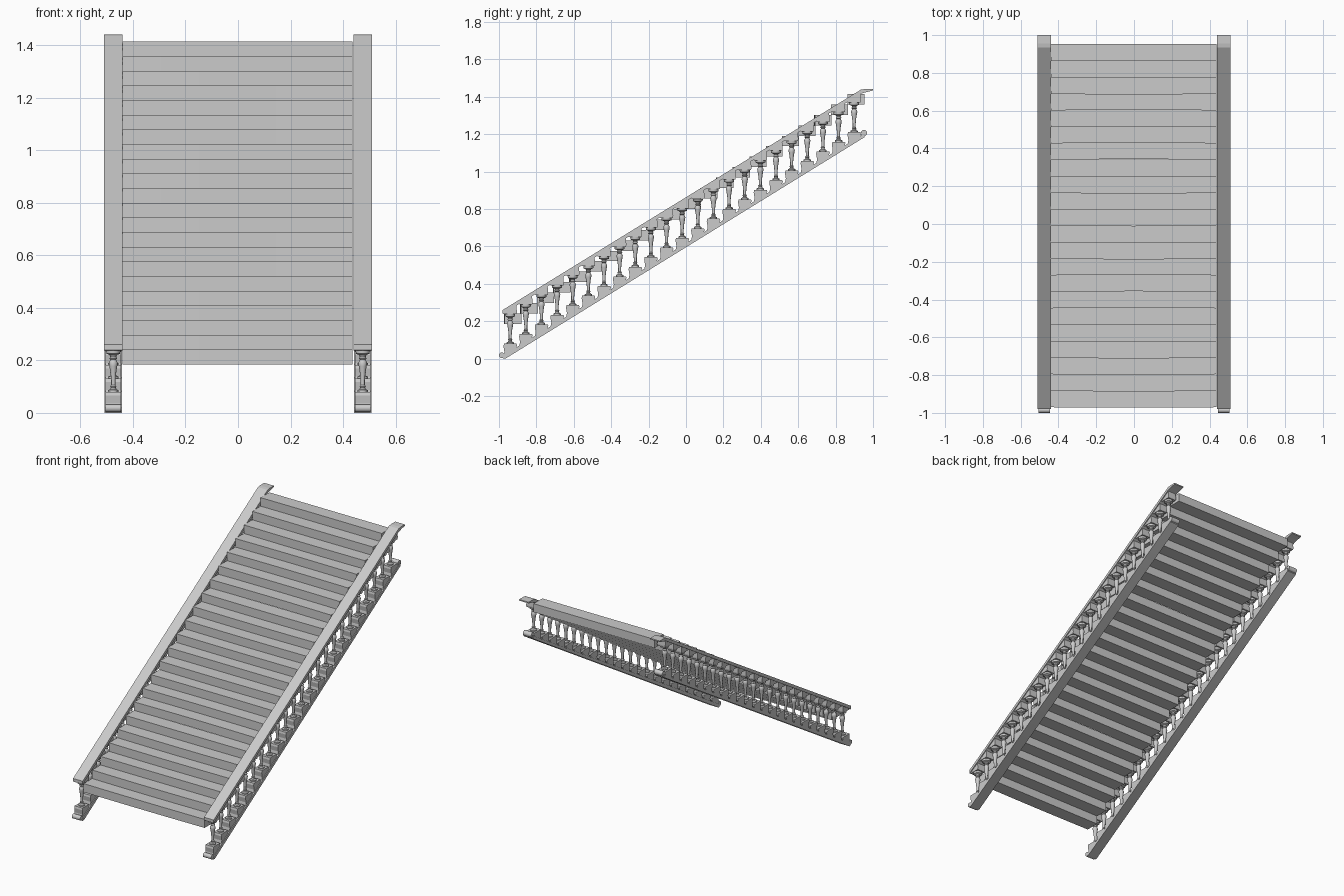
import bpy, bmesh, math, random

if "Cube" in bpy.data.objects:
    bpy.data.objects.remove(bpy.data.objects["Cube"])

random.seed(4)
SLOPE = 0.615
N_BAL, BAL_Y0, BAL_DY = 23, -0.94, 0.0836
N_STEP, STEP_Y0, STEP_DY = 22, -0.97, 0.0873
STEP_Z0, STEP_DZ = 0.185, 0.0559


def finish(name, bm, smooth=False):
    bmesh.ops.recalc_face_normals(bm, faces=bm.faces)
    me = bpy.data.meshes.new(name)
    bm.to_mesh(me)
    bm.free()
    ob = bpy.data.objects.new(name, me)
    bpy.context.collection.objects.link(ob)
    if smooth:
        bpy.context.view_layer.objects.active = ob
        ob.select_set(True)
        bpy.ops.object.shade_smooth_by_angle(angle=math.radians(35))
        ob.select_set(False)
    return ob


def prism(bm, outline, x0, x1):
    """Extrude a closed (y, z) outline across x."""
    f = bm.faces.new([bm.verts.new((x0, y, z)) for y, z in outline])
    ext = bmesh.ops.extrude_face_region(bm, geom=[f])
    for v in ext['geom']:
        if isinstance(v, bmesh.types.BMVert):
            v.co.x = x1


def lathe(bm, profile, cx, cy, cz, sides=12):
    rings = []
    for r, z in profile:
        rings.append([bm.verts.new((cx + r * math.cos(2 * math.pi * k / sides),
                                    cy + r * math.sin(2 * math.pi * k / sides), cz + z))
                      for k in range(sides)])
    for a, b in zip(rings, rings[1:]):
        for k in range(sides):
            j = (k + 1) % sides
            bm.faces.new((a[k], a[j], b[j], b[k]))
    bm.faces.new(rings[0])
    bm.faces.new(rings[-1])


def low(y):          # underside of the lower rail
    return SLOPE * (y + 0.97)


def high(y):         # top surface of the handrail
    return 0.26 + SLOPE * (y + 0.98)


def circle(cy, cz, r, n=14):
    return [(cy + r * math.cos(2 * math.pi * k / n), cz + r * math.sin(2 * math.pi * k / n))
            for k in range(n)]


BALUSTER = [(0.020, 0), (0.020, 0.007), (0.012, 0.011), (0.009, 0.017), (0.012, 0.022),
            (0.008, 0.027), (0.008, 0.045), (0.011, 0.075), (0.015, 0.098), (0.017, 0.110),
            (0.013, 0.119), (0.010, 0.123), (0.015, 0.128), (0.011, 0.134), (0.014, 0.141),
            (0.026, 0.146), (0.027, 0.158)]
PEDESTAL = [(-0.035, -0.002), (-0.031, 0.018), (-0.036, 0.048), (-0.033, 0.061),
            (0.033, 0.061), (0.037, 0.054), (0.033, 0.044), (0.034, 0.036)]
HANGER = [(-0.035, -0.025), (-0.035, -0.047), (0.034, -0.047), (0.036, -0.035), (0.033, 0.0)]

for side, s in (("left", -1), ("right", 1)):
    # handrail with a level lip at the top landing
    bm = bmesh.new()
    prism(bm, [(-0.98, 0.26), (0.935, high(0.935)), (0.955, 1.441), (1.0, 1.441), (1.0, 1.433),
               (0.965, 1.425), (0.935, high(0.935) - 0.022), (-0.955, high(-0.955) - 0.022),
               (-0.975, 0.238), (-0.98, 0.24)], s * 0.44, s * 0.51)
    finish(side + "_handrail", bm)

    # blocks hanging below the handrail
    bm = bmesh.new()
    for i in range(N_BAL):
        y = BAL_Y0 + i * BAL_DY
        pts = [(y + a, high(y) + b) for a, b in HANGER]
        pts += [(y + 0.033, high(y) + 0.012), (y - 0.035, high(y) - 0.0225)]
        prism(bm, pts, s * 0.446, s * 0.504)
    finish(side + "_handrail_blocks", bm)

    # lower rail with rolled ends
    bm = bmesh.new()
    prism(bm, [(-0.98, 0.0), (-0.965, 0.0), (0.955, low(0.955)), (0.955, low(0.955) + 0.02),
               (-0.975, 0.018)], s * 0.441, s * 0.508)
    prism(bm, circle(-0.985, 0.018, 0.015), s * 0.445, s * 0.505)
    prism(bm, circle(0.952, 1.206, 0.017), s * 0.445, s * 0.505)
    finish(side + "_lower_rail", bm, True)

    # pedestals on the lower rail
    bm = bmesh.new()
    for i in range(N_BAL):
        y = BAL_Y0 + i * BAL_DY
        pts = [(y + a, low(y) + b) for a, b in PEDESTAL]
        pts += [(y + 0.034, low(y) + 0.025), (y - 0.035, low(y) - 0.015)]
        prism(bm, pts, s * 0.446, s * 0.504)
    finish(side + "_pedestals", bm)

    # turned balusters
    bm = bmesh.new()
    for i in range(N_BAL):
        y = BAL_Y0 + i * BAL_DY
        lathe(bm, BALUSTER, s * 0.475, y, low(y) + 0.061)
    finish(side + "_balusters", bm, True)

# block steps with slightly worn front edges
bm = bmesh.new()
SEG = 6
for i in range(N_STEP):
    y = STEP_Y0 + i * STEP_DY
    z = STEP_Z0 + i * STEP_DZ
    bend = random.uniform(-0.005, 0.005)
    rings = []
    for k in range(SEG + 1):
        t = k / SEG
        x = -0.44 + 0.877 * t
        yf = y + bend * math.sin(math.pi * t)
        rings.append([bm.verts.new((x, a, b)) for a, b in
                      ((yf, z), (yf, z + STEP_DZ), (y + STEP_DY + 0.003, z + STEP_DZ),
                       (y + STEP_DY + 0.003, z))])
    for a, b in zip(rings, rings[1:]):
        for k in range(4):
            j = (k + 1) % 4
            bm.faces.new((a[k], a[j], b[j], b[k]))
    bm.faces.new(rings[0])
    bm.faces.new(rings[-1])
finish("steps", bm)
